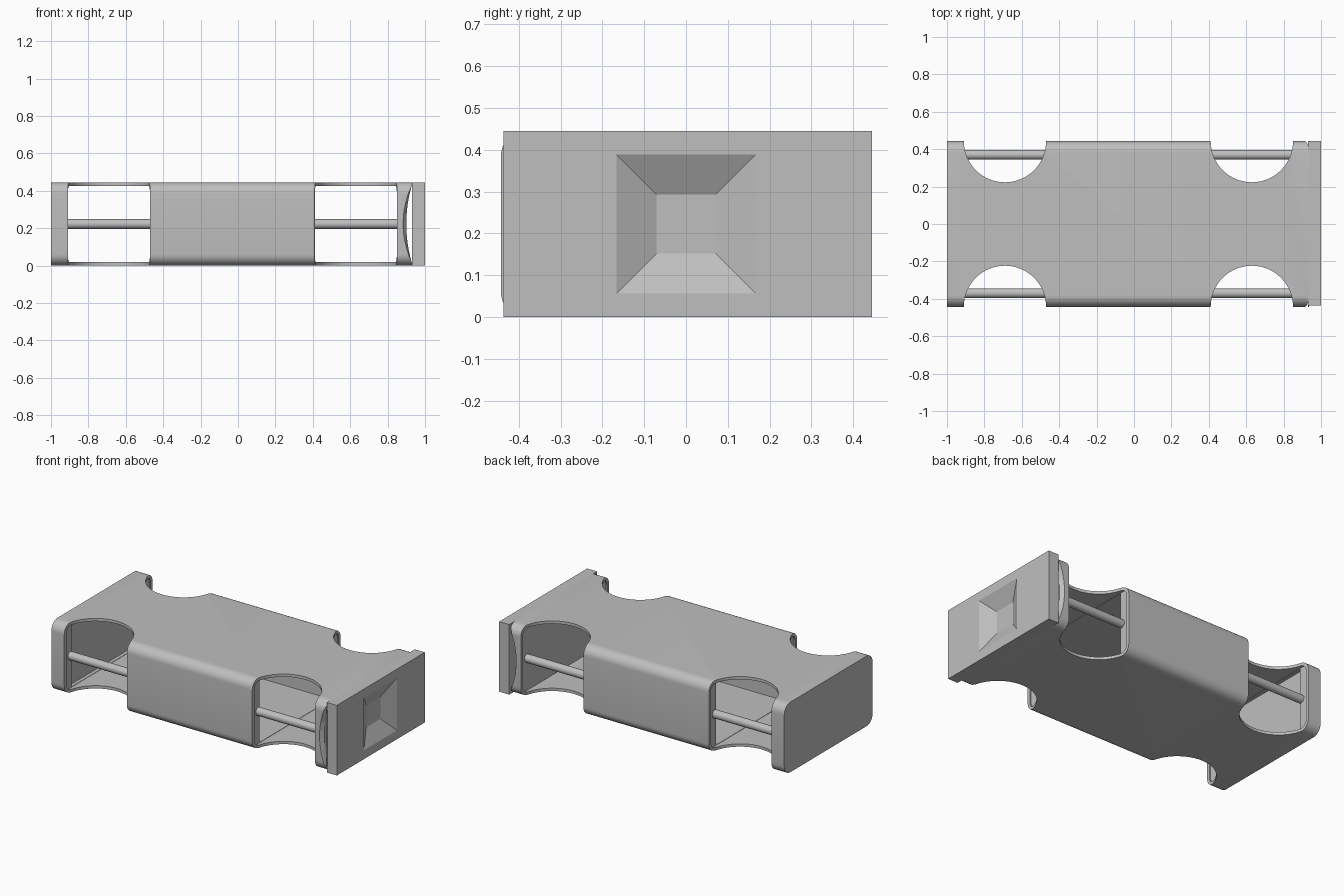
import bpy, bmesh, math
from mathutils import Vector

if "Cube" in bpy.data.objects:
    bpy.data.objects.remove(bpy.data.objects["Cube"], do_unlink=True)

H = 0.445                # overall height
MID = H / 2
HALF_Y = 0.443
WELL_X = (-0.69, 0.63)   # centres of the side openings
WELL_R = 0.22

grey = bpy.data.materials.new("plain_grey")
grey.use_nodes = True
grey.diffuse_color = (0.52, 0.52, 0.52, 1)
grey.node_tree.nodes["Principled BSDF"].inputs["Base Color"].default_value = (0.52, 0.52, 0.52, 1)


def loft(name, rings):
    """Skin a list of point rings and cap both ends."""
    bm = bmesh.new()
    rows = [[bm.verts.new(p) for p in ring] for ring in rings]
    for a, b in zip(rows, rows[1:]):
        n = len(a)
        for i in range(n):
            j = (i + 1) % n
            bm.faces.new((a[i], a[j], b[j], b[i]))
    bm.faces.new(rows[0][::-1])
    bm.faces.new(rows[-1])
    bmesh.ops.recalc_face_normals(bm, faces=bm.faces)
    mesh = bpy.data.meshes.new(name)
    bm.to_mesh(mesh)
    bm.free()
    mesh.materials.append(grey)
    obj = bpy.data.objects.new(name, mesh)
    bpy.context.collection.objects.link(obj)
    return obj


def round_rect(x, half_y, half_z, r, steps=8):
    """Rounded rectangle across the x axis."""
    pts = []
    for k, (sy, sz) in enumerate(((1, 1), (-1, 1), (-1, -1), (1, -1))):
        for i in range(steps + 1):
            a = math.radians(90) * (k + i / steps)
            pts.append(Vector((x, sy * (half_y - r) + r * math.cos(a),
                               MID + sz * (half_z - r) + r * math.sin(a))))
    return pts


def rect(x, half_y, half_z, y=0.0):
    return [Vector((x, y + sy * half_y, MID + sz * half_z))
            for sy, sz in ((1, 1), (-1, 1), (-1, -1), (1, -1))]


def circle(centre, r, u, v, n):
    c, u, v = Vector(centre), Vector(u), Vector(v)
    return [c + r * (u * math.cos(t) + v * math.sin(t))
            for t in (math.tau * i / n for i in range(n))]


def cut(target, cutter):
    cutter.hide_render = True
    mod = target.modifiers.new("cut", 'BOOLEAN')
    mod.operation = 'DIFFERENCE'
    mod.solver = 'EXACT'
    mod.object = cutter
    bpy.context.view_layer.objects.active = target
    bpy.ops.object.modifier_apply(modifier=mod.name)
    bpy.data.objects.remove(cutter, do_unlink=True)


def smooth(obj):
    bpy.ops.object.select_all(action='DESELECT')
    obj.select_set(True)
    bpy.context.view_layer.objects.active = obj
    bpy.ops.object.shade_smooth_by_angle(angle=math.radians(30))


# Hollow body with rounded long edges
body = loft("body", [round_rect(x, HALF_Y, MID, 0.06) for x in (-1, 0.935)])
cut(body, loft("cavity_cutter", [rect(x, 0.36, MID - 0.02) for x in (-0.94, 0.85)]))

# Round side openings with a thin rim
for cx in WELL_X:
    cut(body, loft("rim_cutter", [round_rect(cx + dx, HALF_Y - 0.02, MID - 0.018, 0.042)
                                  for dx in (-WELL_R - 0.008, WELL_R + 0.008)]))
    for side in (-1, 1):
        cut(body, loft("well_cutter", [circle((cx, side * HALF_Y, z), WELL_R,
                                              (1, 0, 0), (0, 1, 0), 64) for z in (-0.1, H + 0.1)]))


# Curved slot between the body and the end plate
def slot(y, depth, n=24):
    half = MID - 0.012
    return [Vector((0.93 - depth * (1 - t * t), y, MID + half * t))
            for t in (2 * i / n - 1 for i in range(n + 1))]


cut(body, loft("slot_cutter", [slot(y, d) for y, d in
                               ((-0.46, 0.06), (-0.42, 0.03), (0.42, 0.03), (0.46, 0.06))]))
smooth(body)

# End plate with a sloped square recess
loft("end_plate", [rect(0.93, 0.441, MID, 0.004), rect(1.0, 0.441, MID, 0.004),
                   rect(1.0, 0.166, 0.166), rect(0.95, 0.07, 0.07)])

# Rods running along both sides
for side, label in ((-1, "right_rod"), (1, "left_rod")):
    rod = loft(label, [circle((x, side * 0.37, MID), 0.026, (0, 1, 0), (0, 0, 1), 24)
                       for x in (-0.93, 0.865)])
    smooth(rod)
